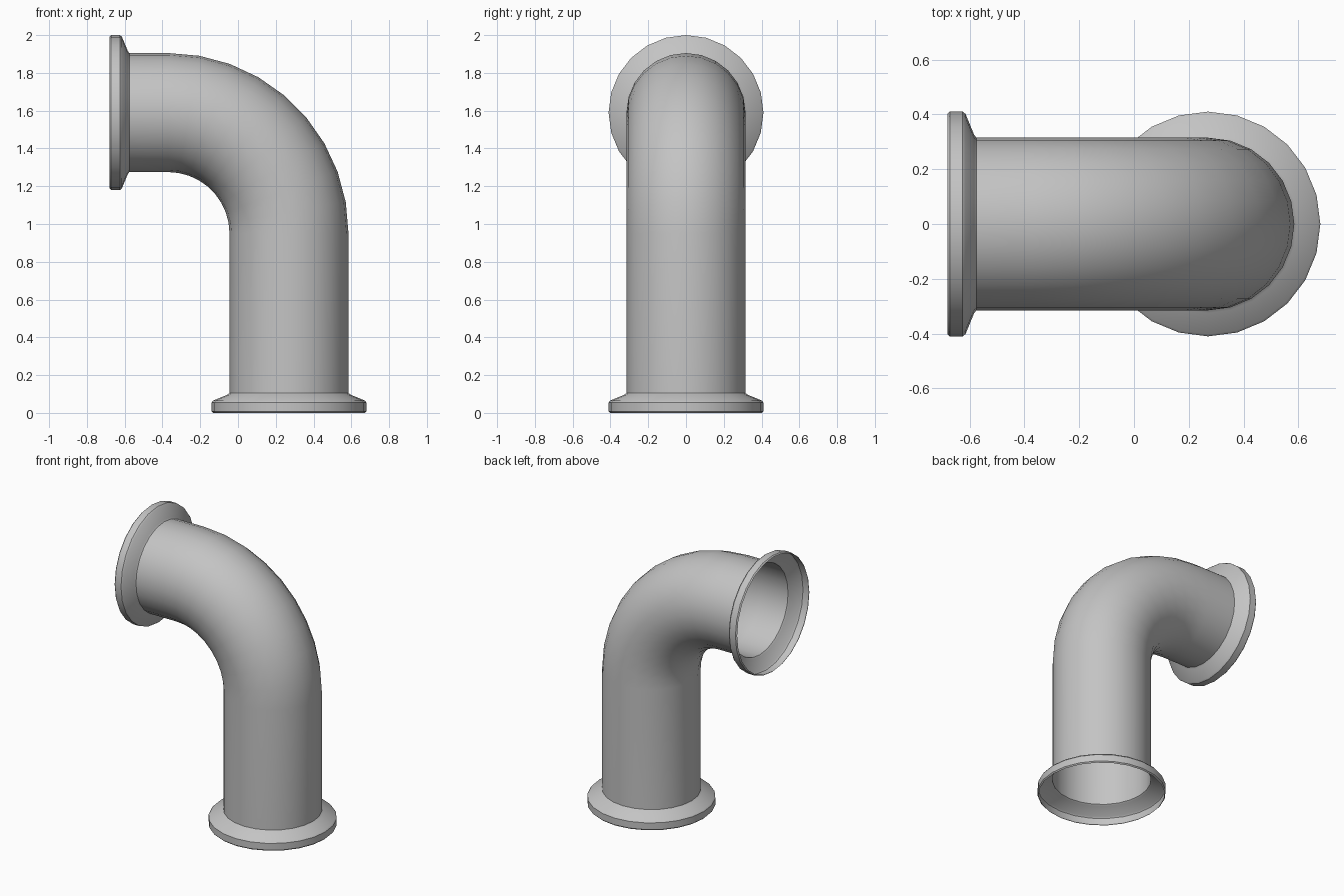
import bpy
import bmesh
import math
from mathutils import Vector

cube = bpy.data.objects.get("Cube")
if cube:
    bpy.data.objects.remove(cube, do_unlink=True)

SIDES = 24
PIPE_R = 0.315
BEND_R = 0.64
BEND_STEPS = 9
AXIS_X, AXIS_Z = 0.27, 1.59     # axes of the upright and level legs
END_X = -0.68                   # open end of the level leg
NECK = 0.105                    # length of a flange

metal = bpy.data.materials.new("grey metal")
metal.use_nodes = True
grey = (0.55, 0.55, 0.55, 1)
metal.diffuse_color = grey
metal.node_tree.nodes["Principled BSDF"].inputs["Base Color"].default_value = grey


def loft(name, sections):
    """Skin an open shell over rings given as (centre, direction, radius)."""
    bm = bmesh.new()
    rings = []
    for centre, direction, radius in sections:
        u = Vector((0, 1, 0))
        v = direction.cross(u)
        ring = []
        for i in range(SIDES):
            a = math.tau * i / SIDES
            ring.append(bm.verts.new(centre + radius * (u * math.cos(a) + v * math.sin(a))))
        rings.append(ring)
    for a, b in zip(rings, rings[1:]):
        for i in range(SIDES):
            j = (i + 1) % SIDES
            bm.faces.new((a[i], a[j], b[j], b[i]))
    mesh = bpy.data.meshes.new(name)
    bm.to_mesh(mesh)
    bm.free()
    mesh.materials.append(metal)
    obj = bpy.data.objects.new(name, mesh)
    bpy.context.collection.objects.link(obj)
    bpy.ops.object.select_all(action="DESELECT")
    obj.select_set(True)
    bpy.context.view_layer.objects.active = obj
    bpy.ops.object.shade_smooth_by_angle(angle=math.radians(30))
    return obj


# Hollow flanges: rim, rounded corners, sloping shoulder, neck
FLANGE = [(0, 0.402), (0.008, 0.41), (0.055, 0.41), (0.065, 0.402),
          (0.097, 0.325), (NECK, PIPE_R)]


def flange(name, end, inward):
    loft(name, [(end + inward * d, inward, r) for d, r in FLANGE])


up, right = Vector((0, 0, 1)), Vector((1, 0, 0))
flange("bottom_flange", Vector((AXIS_X, 0, 0)), up)
flange("side_flange", Vector((END_X, 0, AXIS_Z)), right)

# Pipe: upright leg, quarter bend, level leg
pivot = Vector((AXIS_X - BEND_R, 0, AXIS_Z - BEND_R))
path = [(Vector((AXIS_X, 0, NECK)), up, PIPE_R)]
for k in range(BEND_STEPS + 1):
    t = math.pi / 2 * k / BEND_STEPS
    out = Vector((math.cos(t), 0, math.sin(t)))
    path.append((pivot + BEND_R * out, Vector((-out.z, 0, out.x)), PIPE_R))
path.append((Vector((END_X + NECK, 0, AXIS_Z)), -right, PIPE_R))
loft("elbow_pipe", path)
